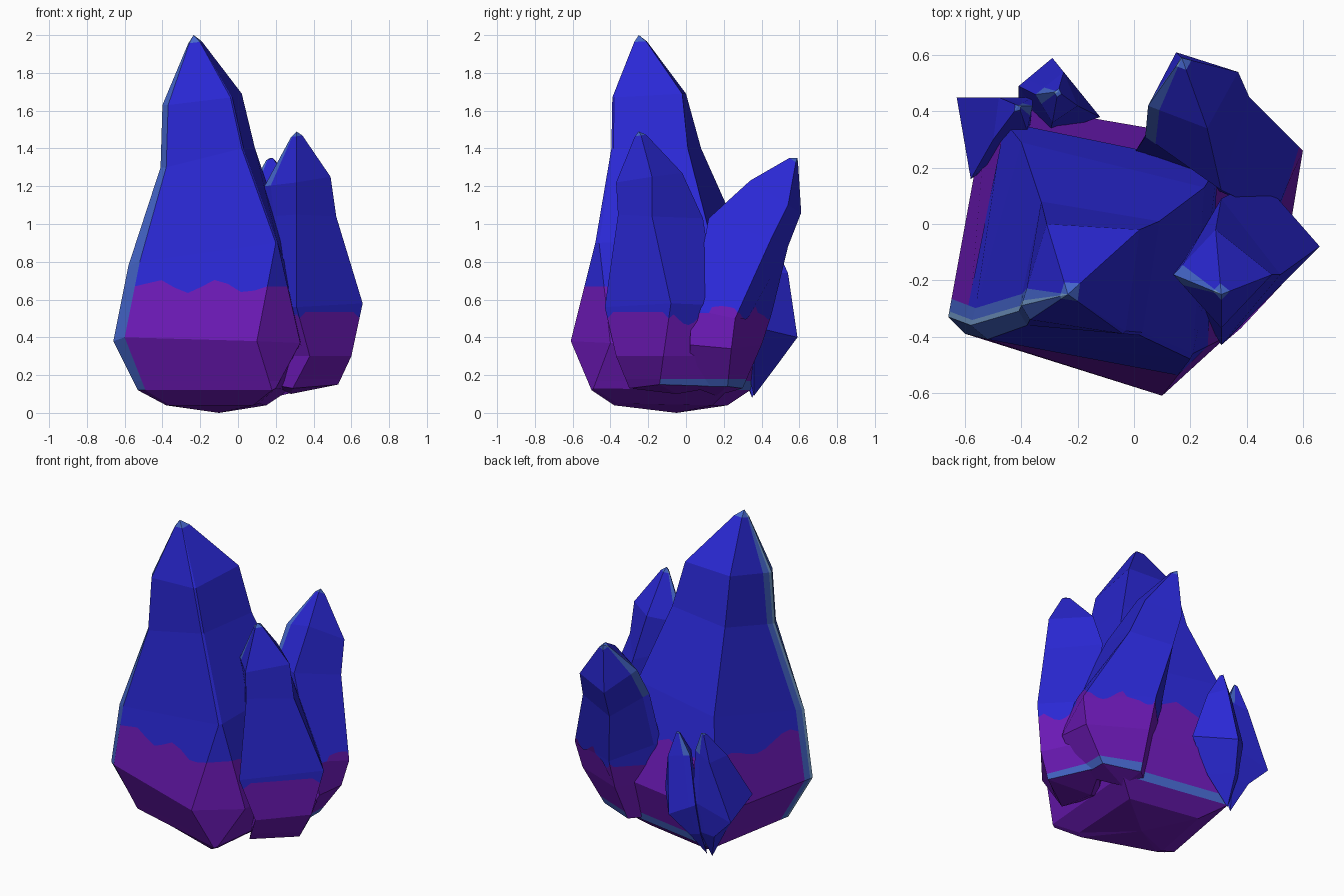
import bpy, bmesh, math
from mathutils import Vector

if "Cube" in bpy.data.objects:
    bpy.data.objects.remove(bpy.data.objects["Cube"])


def material(name, rgb):
    m = bpy.data.materials.new(name)
    m.diffuse_color = (*rgb, 1)
    m.use_nodes = True
    m.node_tree.nodes["Principled BSDF"].inputs["Base Color"].default_value = m.diffuse_color
    return m


MATS = [material("crystal_blue", (0.023, 0.021, 0.66)),
        material("base_purple", (0.150, 0.010, 0.47)),
        material("edge_blue", (0.060, 0.135, 0.60)),
        material("edge_pale", (0.17, 0.32, 0.58))]
BLUE, PURPLE, EDGE, PALE = range(4)


def offset_rail(rail, other, width):
    """Rail lying at a given distance from one rail towards another."""
    out = []
    for a, b in zip(rail, other):
        a, b = Vector(a), Vector(b)
        out.append(a.lerp(b, min(0.4, width / (b - a).length)))
    return out


def add_strips(rails, width):
    """Narrow strips on both sides of rail 0; they become strips 0 and 1."""
    return [offset_rail(rails[0], rails[-1], width), rails[0],
            offset_rail(rails[0], rails[1], width)] + rails[1:]


def crystal(name, rails, tip, foot, strips, strip_len, purple_z=None, rim_z=0, rim_dir=None):
    """Loft corner rails (top to bottom) into a faceted crystal."""
    tip, foot = Vector(tip), Vector(foot)
    bm = bmesh.new()
    cols = []
    for r in rails:
        pts = [tip.lerp(Vector(r[0]), 0.17) + Vector((0, 0, 0.02))] + [Vector(p) for p in r]
        cols.append([bm.verts.new(p) for p in pts])
    top, bot = bm.verts.new(tip), bm.verts.new(foot)
    n = len(cols)
    for i in range(n):
        a, b = cols[i], cols[(i + 1) % n]
        bm.faces.new((top, a[0], b[0])).material_index = PALE if i < len(strips) else EDGE
        bm.faces.new((bot, b[-1], a[-1]))
        for j in range(len(a) - 1):
            f = bm.faces.new((a[j], a[j + 1], b[j + 1], b[j]))
            if i < len(strips) and j < strip_len:
                f.material_index = strips[i]
    bmesh.ops.recalc_face_normals(bm, faces=bm.faces[:])

    def cut_at(z):
        return bmesh.ops.bisect_plane(bm, geom=bm.verts[:] + bm.edges[:] + bm.faces[:],
                                      plane_co=(0, 0, z), plane_no=(0, 0, 1))["geom_cut"]

    if purple_z:
        # pale worn rim near the ground, then a wavy colour border
        cut_at(rim_z)
        cut = cut_at(purple_z)
        bm.normal_update()
        for f in bm.faces:
            z = f.calc_center_median().z
            if f.material_index == BLUE and z < purple_z:
                f.material_index = PURPLE
                if rim_z - 0.06 < z < rim_z and f.normal.dot(Vector(rim_dir)) > 0.5:
                    f.material_index = EDGE
        edges = [e for e in cut
                 if isinstance(e, bmesh.types.BMEdge) and e.calc_length() > 0.15]
        res = bmesh.ops.subdivide_edges(bm, edges=edges, cuts=9)
        for v in {g for g in res["geom_inner"] if isinstance(g, bmesh.types.BMVert)}:
            v.co.z += 0.035 * math.sin(17 * (v.co.x - v.co.y) + 1.5)

    me = bpy.data.meshes.new(name)
    bm.to_mesh(me)
    bm.free()
    for m in MATS:
        me.materials.append(m)
    ob = bpy.data.objects.new(name, me)
    bpy.context.collection.objects.link(ob)
    return ob


# tall main crystal: front-left (two rails), back-left, back-right, two front-right
main = [
    [(-.37, -.34, 1.63), (-.38, -.36, 1.3), (-.52, -.41, .8), (-.60, -.39, .4), (-.49, -.31, .12), (-.36, -.23, .04)],
    [(-.40, -.29, 1.63), (-.41, -.31, 1.3), (-.58, -.36, .78), (-.66, -.33, .38), (-.53, -.27, .12), (-.38, -.20, .04)],
    [(-.31, .00, 1.69), (-.33, .08, 1.4), (-.40, .29, .93), (-.52, .44, .39), (-.42, .34, .12), (-.30, .22, .04)],
    [(.02, -.02, 1.69), (.09, .01, 1.4), (.25, .13, .93), (.35, .29, .39), (.27, .22, .12), (.15, .14, .04)],
    [(-.03, -.38, 1.67), (.03, -.385, 1.4), (.21, -.46, .9), (.33, -.40, .37), (.20, -.49, .13), (.11, -.36, .05)],
    [(-.04, -.39, 1.67), (.02, -.395, 1.4), (.20, -.48, .9), (.10, -.61, .38), (.18, -.50, .12), (.08, -.38, .04)],
]
# worn corner continues onto the left face: a pale line, then a blue band
worn = [offset_rail(main[1], main[2], w) for w in (.02, .065)]
crystal("main_crystal", main[:2] + worn + main[2:], (-.235, -.25, 2.0), (-.10, -.05, 0),
        (EDGE, PALE, EDGE), 5, 0.67, 0.17, (0, 1, 0))

# front right crystal: left, back, right, front rails
right = [
    [(.14, -.18, 1.20), (.16, -.16, 1.04), (.12, -.10, .57), (.14, -.05, .3), (.18, -.10, .15)],
    [(.29, -.02, 1.27), (.31, .09, 1.03), (.45, .16, .57), (.45, .20, .3), (.40, .18, .14)],
    [(.49, -.18, 1.25), (.52, -.18, 1.04), (.66, -.08, .58), (.60, -.12, .3), (.53, -.14, .15)],
    [(.31, -.37, 1.22), (.31, -.36, 1.05), (.31, -.43, .56), (.38, -.37, .3), (.29, -.30, .13)],
]
crystal("front_right_crystal", add_strips(right, .05), (.31, -.25, 1.49), (.28, -.05, .10),
        (EDGE, EDGE), 1, 0.5, 0.18, (.9, .4, 0))

# back right crystal: left, inner ridge, right, outer rails
back = [
    [(.05, .42, 1.16), (.04, .31, .97), (.00, .25, .65), (.04, .24, .4), (.08, .20, .14)],
    [(.26, .34, 1.23), (.31, .12, 1.03), (.50, .03, .55), (.56, .02, .36), (.42, .03, .14)],
    [(.37, .54, 1.10), (.41, .45, .92), (.60, .26, .5), (.56, .24, .34), (.42, .22, .14)],
    [(.15, .61, 1.06), (.16, .54, .88), (.22, .46, .55), (.22, .40, .36), (.20, .30, .13)],
]
crystal("back_right_crystal", add_strips(back, .045), (.17, .59, 1.35), (.22, .16, .09),
        (EDGE, EDGE), 2, 0.53, 0.18, (.7, .7, 0))

# pair of small crystals at the back left
small_a = [
    [(-.35, .46, .74), (-.41, .49, .45), (-.41, .44, .25)],
    [(-.25, .54, .74), (-.29, .59, .40), (-.36, .48, .25)],
    [(-.20, .42, .74), (-.12, .38, .45), (-.25, .36, .25)],
    [(-.29, .36, .72), (-.30, .32, .45), (-.34, .32, .25)],
]
small_b = [
    [(-.36, .42, .76), (-.36, .45, .45), (-.39, .42, .25)],
    [(-.38, .33, .74), (-.37, .30, .45), (-.40, .30, .25)],
    [(-.50, .30, .72), (-.58, .16, .44), (-.49, .28, .25)],
    [(-.48, .45, .72), (-.63, .45, .38), (-.50, .43, .25)],
]
crystal("small_crystal_inner", add_strips(small_a, .04), (-.27, .47, .87), (-.40, .36, .09), (EDGE, EDGE), 1)
crystal("small_crystal_outer", add_strips(small_b, .04), (-.41, .42, .88), (-.43, .35, .08), (EDGE, EDGE), 1)
